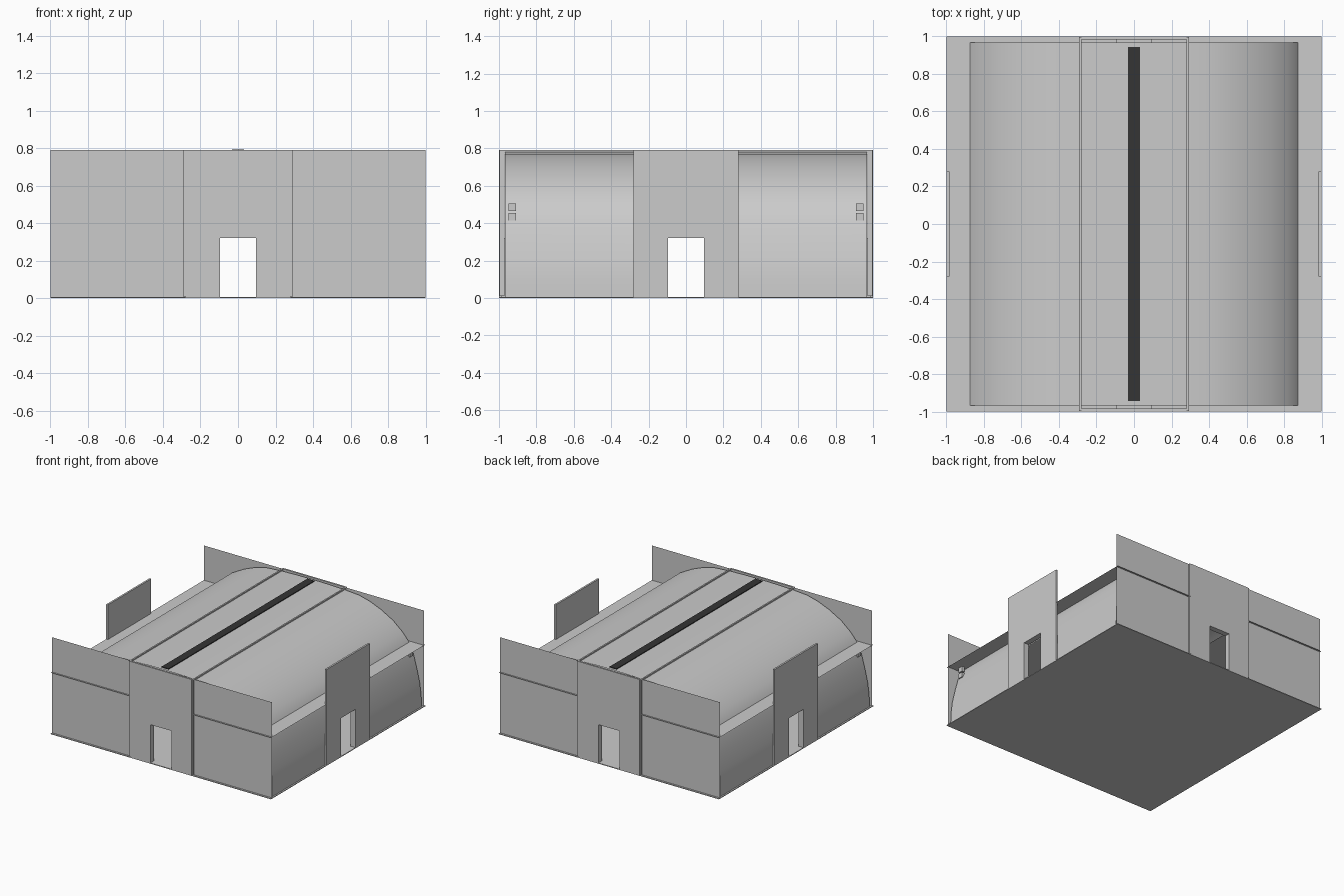
import bpy, bmesh
from mathutils import Matrix

if "Cube" in bpy.data.objects:
    bpy.data.objects.remove(bpy.data.objects["Cube"])

H = 0.79          # wall height
DOOR_W, DOOR_H = 0.095, 0.32
BAY = 0.28        # half width of the door bays


def finish(name, bm, recalc=True):
    if recalc:
        bmesh.ops.recalc_face_normals(bm, faces=bm.faces)
    me = bpy.data.meshes.new(name)
    bm.to_mesh(me)
    bm.free()
    ob = bpy.data.objects.new(name, me)
    bpy.context.collection.objects.link(ob)
    return ob


def box(name, x0, x1, y0, y1, z0, z1):
    bm = bmesh.new()
    bmesh.ops.create_cube(bm, size=1)
    for v in bm.verts:
        v.co = ((x0 + x1) / 2 + v.co.x * (x1 - x0),
                (y0 + y1) / 2 + v.co.y * (y1 - y0),
                (z0 + z1) / 2 + v.co.z * (z1 - z0))
    return finish(name, bm)


def sheet(name, pts):
    bm = bmesh.new()
    bm.faces.new([bm.verts.new(p) for p in pts])
    return finish(name, bm, False)


def door_bay(name, turn, depth):
    # upright slab with a door notch, made at the front then turned into place
    outline = [(-BAY, 0), (-DOOR_W, 0), (-DOOR_W, DOOR_H), (DOOR_W, DOOR_H),
               (DOOR_W, 0), (BAY, 0), (BAY, H), (-BAY, H)]
    bm = bmesh.new()
    f = bm.faces.new([bm.verts.new((x, -1, z)) for x, z in outline])
    r = bmesh.ops.extrude_face_region(bm, geom=[f], use_keep_orig=True)
    new = [g for g in r["geom"] if isinstance(g, bmesh.types.BMVert)]
    bmesh.ops.translate(bm, verts=new, vec=(0, depth, 0))
    bmesh.ops.transform(bm, matrix=Matrix.Rotation(turn * 1.5707963, 4, 'Z'), verts=bm.verts)
    return finish(name, bm)


# floor
box("floor", -1, 1, -1, 1, 0, 0.006)

# door bays on all four sides
for i, side in enumerate(("front", "right", "back", "left")):
    door_bay(side + "_door_bay", i, 0.015)

# door jambs reaching into the hall
for i in range(4):
    bm = bmesh.new()
    prof = [(-DOOR_W, 0), (-DOOR_W, DOOR_H), (DOOR_W, DOOR_H), (DOOR_W, 0)]
    a = [bm.verts.new((x, -1, z)) for x, z in prof]
    b = [bm.verts.new((x, -0.955, z)) for x, z in prof]
    for k in range(3):
        bm.faces.new((a[k], a[k + 1], b[k + 1], b[k]))
    bmesh.ops.transform(bm, matrix=Matrix.Rotation(i * 1.5707963, 4, 'Z'), verts=bm.verts)
    finish("door_jamb", bm)

# vaulted shell, left open at the side doors
half = [(0.988, 0), (0.985, 0.1), (0.972, 0.2), (0.943, DOOR_H), (0.915, 0.42),
        (0.88, 0.5), (0.82, 0.57), (0.73, 0.645), (0.62, 0.705), (0.52, 0.745),
        (0.42, 0.77), (0.28, 0.78), (0.14, 0.784), (0, 0.786)]
profile = half + [(-x, z) for x, z in reversed(half[:-1])]
rows = (-0.968, -DOOR_W, DOOR_W, 0.968)
bm = bmesh.new()
grid = [[bm.verts.new((x, y, z)) for x, z in profile] for y in rows]
for j in range(3):
    for k in range(len(profile) - 1):
        if j == 1 and max(profile[k][1], profile[k + 1][1]) <= DOOR_H:
            continue
        bm.faces.new((grid[j][k], grid[j + 1][k], grid[j + 1][k + 1], grid[j][k + 1]))
vault = finish("vault", bm, False)
for p in vault.data.polygons:
    p.use_smooth = True
vault.data.flip_normals()
if vault.data.polygons[12].normal.z < 0:
    vault.data.flip_normals()

# end wall panels, gallery decks, wall posts, beams, columns and wall lamps
for sx in (-1, 1):
    def X(a, b):
        return (min(sx * a, sx * b), max(sx * a, sx * b))
    x0, x1 = X(BAY, 1)
    sheet("gallery_deck", [(x0, -1, 0.505), (x1, -1, 0.505), (x1, 1, 0.505), (x0, 1, 0.505)])
    p0, p1 = X(BAY, BAY + 0.012)
    box("roof_beam", p0, p1, -0.998, 0.998, 0.765, H)
    for sy in (-1, 1):
        yw = sy * 0.985
        sheet("end_wall_panel", [(x0, yw, 0), (x1, yw, 0), (x1, yw, H), (x0, yw, H)])
        ys = sorted((sy * 0.97, sy * 0.998))
        box("wall_post", p0, p1, ys[0], ys[1], 0.01, 0.765)
        c0, c1 = X(BAY - 0.02, BAY + 0.02)
        yc = sy * 0.315
        box("column", c0, c1, yc - 0.02, yc + 0.02, 0, 0.505)
        l0, l1 = X(0.9, 0.925)
        yl = sorted((sy * 0.91, sy * 0.95))
        for z in (0.415, 0.465):
            box("wall_lamp", l0, l1, yl[0], yl[1], z, z + 0.04)

# dark ridge strip along the roof
strip = box("ridge_strip", -0.032, 0.032, -0.945, 0.945, 0.782, 0.792)
mat = bpy.data.materials.new("dark_grey")
mat.diffuse_color = (0.035, 0.035, 0.035, 1)
mat.use_nodes = True
mat.node_tree.nodes["Principled BSDF"].inputs["Base Color"].default_value = mat.diffuse_color
strip.data.materials.append(mat)
